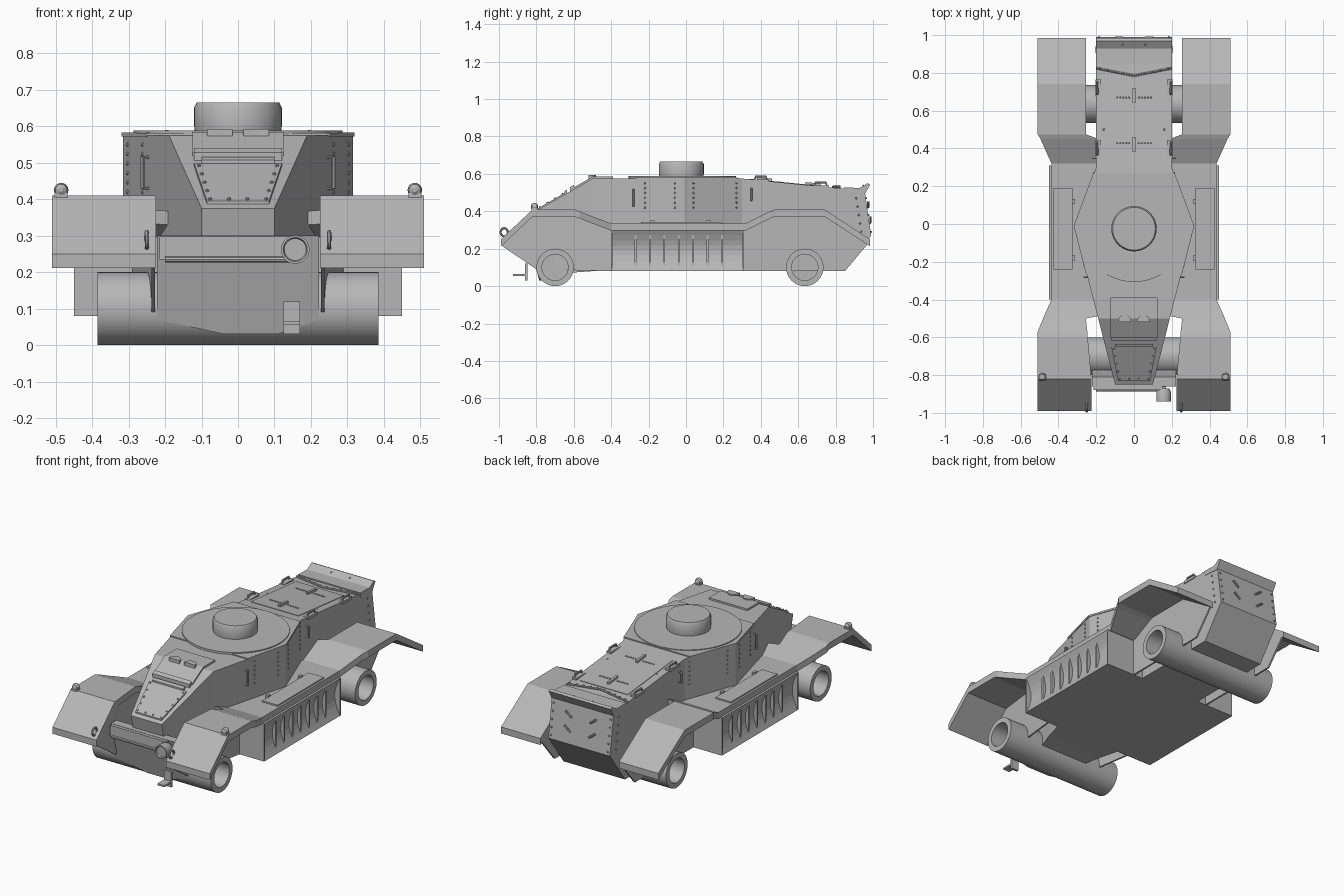
import bpy, bmesh, math
from mathutils import Vector

cube = bpy.data.objects.get("Cube")
if cube:
    bpy.data.objects.remove(cube, do_unlink=True)

grey = bpy.data.materials.new("armour grey")
grey.use_nodes = True
COLOUR = (0.47, 0.47, 0.47, 1)
grey.diffuse_color = COLOUR
grey.node_tree.nodes["Principled BSDF"].inputs["Base Color"].default_value = COLOUR


def finish(name, bm, smooth=False):
    bmesh.ops.recalc_face_normals(bm, faces=bm.faces)
    mesh = bpy.data.meshes.new(name)
    bm.to_mesh(mesh)
    bm.free()
    mesh.materials.append(grey)
    obj = bpy.data.objects.new(name, mesh)
    bpy.context.collection.objects.link(obj)
    if smooth:
        bpy.ops.object.select_all(action='DESELECT')
        obj.select_set(True)
        bpy.context.view_layer.objects.active = obj
        bpy.ops.object.shade_smooth_by_angle(angle=math.radians(35))
    return obj


def loft(name, sections, smooth=False):
    """Skin equal-sized loops of points and cap both ends."""
    bm = bmesh.new()
    rings = [[bm.verts.new(p) for p in sec] for sec in sections]
    for a, b in zip(rings, rings[1:]):
        for i in range(len(a)):
            j = (i + 1) % len(a)
            bm.faces.new((a[i], a[j], b[j], b[i]))
    bm.faces.new(rings[0])
    bm.faces.new(rings[-1])
    return finish(name, bm, smooth)


def prism(name, outline, place, lo, hi):
    """Extrude a 2D outline; place(u, v, depth) gives the 3D point."""
    return loft(name, [[place(u, v, d) for u, v in outline] for d in (lo, hi)])


def box(name, lo, hi):
    outline = [(lo[0], lo[1]), (hi[0], lo[1]), (hi[0], hi[1]), (lo[0], hi[1])]
    return prism(name, outline, lambda u, v, d: (u, v, d), lo[2], hi[2])


def lathe(name, profile, centre, axis, n=32):
    """Turn (radius, height) points around an axis through centre."""
    turn = Vector((0, 0, 1)).rotation_difference(Vector(axis))
    angles = [2 * math.pi * i / n for i in range(n)]
    return loft(name, [[Vector(centre) + turn @ Vector((r * math.cos(a), r * math.sin(a), h))
                        for a in angles] for r, h in profile], True)


def tube(name, points, r, n=8):
    """Round bar along a short path."""
    pts = [Vector(p) for p in points]
    secs = []
    for i, p in enumerate(pts):
        t = (pts[min(i + 1, len(pts) - 1)] - pts[max(i - 1, 0)]).normalized()
        side = t.orthogonal().normalized() if i == 0 else (side - side.dot(t) * t).normalized()
        up = t.cross(side)
        secs.append([p + r * (side * math.cos(k * math.tau / n) + up * math.sin(k * math.tau / n))
                     for k in range(n)])
    return loft(name, secs, True)


def lerp_table(table, y):
    for (a, p), (b, q) in zip(table, table[1:]):
        if y <= b:
            return p + (q - p) * (y - a) / (b - a)
    return table[-1][1]


def half_width(y):
    return lerp_table([(-0.85, 0.10), (-0.01, 0.315), (0.3, 0.2), (1, 0.2)], y)


def roof(y):
    return lerp_table([(-0.85, 0.375), (-0.5, 0.575), (0.27, 0.578), (0.85, 0.52), (1, 0.51)], y)


def slab(name, outline, t):
    """Plate lying on the hull roof."""
    return prism(name, outline, lambda x, y, d: (x, y, roof(y) + d), -0.005, t)


# Armoured hull: straight walls with a pointed plan
stations = [(-0.85, -0.78, 0.06)] + [(y, y, 0.08) for y in (-0.5, -0.01, 0.27, 0.3, 0.85)]
stations.append((0.955, 0.99, 0.27))
loft("hull", [[(-half_width(t), b, z), (half_width(t), b, z),
               (half_width(t), t, roof(t)), (-half_width(t), t, roof(t))] for t, b, z in stations])

# Roof plate, turret ring and cupola
right_edge = [(half_width(y) + 0.004, y) for y in (-0.27, -0.01, 0.27)]
slab("roof_plate", right_edge + [(-x, y) for x, y in reversed(right_edge)], 0.006)
lathe("turret_ring", [(0.287, 0.57), (0.287, 0.588)], (0, -0.02, 0), (0, 0, 1), 48)
lathe("cupola", [(0.118, 0.58), (0.12, 0.6), (0.12, 0.652), (0.113, 0.665), (0.109, 0.665)],
      (0, -0.025, 0), (0, 0, 1), 48)

# Front slope plates and vision hoods
slab("driver_plate", [(-0.085, -0.83), (0.085, -0.83), (0.12, -0.65), (-0.12, -0.65)], 0.008)
slab("visor_lower_bar", [(-0.1, -0.65), (0.1, -0.65), (0.1, -0.635), (-0.1, -0.635)], 0.018)
slab("visor_upper_bar", [(-0.12, -0.62), (0.12, -0.62), (0.12, -0.6), (-0.12, -0.6)], 0.022)
slab("hatch_slope", [(-0.125, -0.6), (0.125, -0.6), (0.125, -0.5), (-0.125, -0.5)], 0.01)
slab("hatch_top", [(-0.125, -0.5), (0.125, -0.5), (0.125, -0.39), (-0.125, -0.39)], 0.01)
for s in (-1, 1):
    arc = [(s * 0.05 + 0.035 * math.cos(a * math.pi / 8), -0.52 + 0.04 * math.sin(a * math.pi / 8))
           for a in range(9)]
    prism("vision_hood", arc, lambda u, v, d: (u, v, d), 0.555, 0.593)
    box("vision_sill", (s * 0.05 - 0.036, -0.535, 0.55), (s * 0.05 + 0.036, -0.515, 0.565))

# Nose plate, beam, lamp and step
nose = [(-0.222, 0.3), (-0.222, 0.07), (-0.04, 0.03), (0.11, 0.03), (0.222, 0.07), (0.222, 0.3)]
prism("nose_plate", nose, lambda u, v, d: (u, -0.86 + d + (0.3 - v) * 0.28, v), 0, 0.05)
box("nose_beam", (-0.215, -0.878, 0.235), (0.15, -0.84, 0.298))
tube("nose_bar", [(-0.2, -0.878, 0.235), (0.15, -0.878, 0.235)], 0.008)
lathe("head_lamp", [(0.03, 0), (0.039, 0.02), (0.039, 0.07), (0.033, 0.07), (0.03, 0.062)],
      (0.157, -0.87, 0.262), (0, -1, 0))
box("step_bracket", (0.125, -0.862, 0.03), (0.17, -0.848, 0.12))
box("step", (0.125, -0.925, 0.055), (0.17, -0.85, 0.065))

# Axle tubes with recessed ends
for y in (-0.70, 0.635):
    lathe("axle_tube", [(0.07, -0.25), (0.07, -0.385), (0.1, -0.385),
                        (0.1, 0.385), (0.07, 0.385), (0.07, 0.25)], (0, y, 0.1), (1, 0, 0), 40)

# Fender path: y, top height, inner edge, outer edge
fender = [(-0.99, 0.25, 0.225, 0.51), (-0.82, 0.41, 0.225, 0.51), (-0.6, 0.41, 0.245, 0.51),
          (-0.57, 0.4, 0.247, 0.51), (-0.5, 0.372, 0.255, 0.481), (-0.48, 0.365, 0.15, 0.473),
          (-0.4, 0.335, 0.15, 0.437), (0.32, 0.335, 0.15, 0.437), (0.45, 0.4, 0.19, 0.495),
          (0.475, 0.41, 0.255, 0.51), (0.74, 0.41, 0.255, 0.51), (0.985, 0.25, 0.255, 0.51)]
front_wall = [(-0.985, 0.215), (-0.82, 0.39), (-0.6, 0.39), (-0.4, 0.31), (-0.4, 0.08), (-0.8, 0.09)]
rear_wall = [(0.31, 0.08), (0.85, 0.08), (0.98, 0.235), (0.74, 0.39), (0.475, 0.39), (0.31, 0.31)]
arc = [(0.45 - 0.035 * math.sin(math.pi * i / 8), 0.08 + 0.22 * i / 8) for i in range(9)]

for s in (-1, 1):
    loft("fender", [[(s * a, y, z), (s * b, y, z), (s * b, y, z - 0.038), (s * a, y, z - 0.038)]
                    for y, z, a, b in fender])
    prism("front_wheel_wall", front_wall,
          lambda y, z, d: (s * (0.227 + d + max(0, y + 0.8) * 0.13), y, z), 0, 0.01)
    prism("rear_wheel_wall", rear_wall, lambda y, z, d: (s * (0.255 + d), y, z), 0, 0.01)

    # Side locker with a hollow face and upright ribs
    def across(u, v, d):
        return (s * u, d, v)
    prism("side_locker", [(0.1, 0.3), (0.1, 0.08)] + arc, across, -0.4, 0.31)
    for i in range(7):
        y = -0.27 + 0.077 * i
        prism("locker_rib", arc[1:-1], across, y - 0.005, y + 0.005)
    for y in (-0.4, 0.302):
        prism("locker_end", arc, across, y, y + 0.008)
    box("locker_lid", (s * 0.375 - 0.05, -0.24, 0.33), (s * 0.375 + 0.05, 0.19, 0.343))
    for y in (-0.18, 0.12):
        box("lid_catch", (s * 0.32 - 0.008, y - 0.012, 0.335), (s * 0.32 + 0.008, y + 0.012, 0.352))

    # Marker lamps and towing rings
    lathe("marker_lamp", [(0.006, -0.02), (0.016, -0.013), (0.02, 0), (0.016, 0.013), (0.006, 0.02)],
          (s * 0.485, -0.81, 0.425), (0, -1, 0), 16)
    box("marker_base", (s * 0.485 - 0.018, -0.825, 0.4), (s * 0.485 + 0.018, -0.795, 0.418))
    ring = [(s * 0.25, -0.972 + 0.02 * math.cos(a * math.tau / 12),
             0.288 + 0.022 * math.sin(a * math.tau / 12)) for a in range(13)]
    tube("tow_ring", ring, 0.006)

    # Grab handles on the walls and roof
    for y, low, high in ((-0.28, 0.43, 0.515), (0.35, 0.46, 0.52)):
        w = half_width(y)
        tube("wall_handle", [(s * (w + d), y, z) for d, z in
                             ((-0.005, low), (0.016, low), (0.016, high), (-0.005, high))], 0.006)
    for y in (0.4, 0.72):
        z = roof(y)
        tube("roof_handle", [(s * 0.195, y + a, z + h) for a, h in
                             ((-0.035, -0.005), (-0.028, 0.02), (0.028, 0.02), (0.035, -0.005))], 0.006)
        box("handle_foot", (s * 0.19 - 0.015, y - 0.045, z - 0.01), (s * 0.19 + 0.015, y + 0.045, z + 0.006))
    for z in (0.34, 0.42):
        y = 0.99 - (z - 0.27) * 0.146
        tube("rear_handle", [(s * 0.06, y + 0.006, z), (s * 0.1, y + 0.006, z + 0.03)], 0.006)

# Engine deck seams, hinges and rear lip
slab("engine_cover", [(-0.155, 0.34), (0.155, 0.34), (0.155, 0.76), (-0.155, 0.76)], 0.003)
for y in (0.42, 0.68):
    slab("deck_hinge", [(-0.007, y - 0.04), (0.007, y - 0.04), (0.007, y + 0.04), (-0.007, y + 0.04)], 0.015)
tube("deck_chevron", [(x, y, roof(y) + 0.003) for x, y in ((-0.198, 0.825), (0, 0.785), (0.198, 0.825))], 0.006)
lip = [(0.845, 0.5), (0.845, 0.527), (0.93, 0.525), (0.97, 0.55), (0.985, 0.543), (0.955, 0.49)]
prism("rear_lip", lip, lambda y, z, d: (d, y, z), -0.202, 0.202)

# Rivets
spots = []
for s in (-1, 1):
    for y in (-0.06, 0.04, -0.22, 0.27):
        spots += [(s * half_width(y), y, 0.42 + 0.026 * i) for i in range(6)]
    for i in range(5):
        y = -0.82 + 0.04 * i
        spots.append((s * (0.077 + 0.0075 * i), y, roof(y) + 0.008))
        z = 0.29 + 0.045 * i
        spots.append((s * 0.185, 0.992 - (z - 0.27) * 0.146, z))
        spots.append((s * 0.2, 0.94 - (z - 0.27) * 0.15, z))
        spots += [(s * (0.025 + 0.016 * i), y, roof(y) + 0.003) for y in (0.43, 0.67)]
        spots.append((s * (0.02 + 0.04 * i), 0.79 + 0.008 * i, roof(0.79) + 0.008))
    spots += [(s * 0.025, -0.82, roof(-0.82) + 0.008), (s * 0.16, 0.5, roof(0.5)), (s * 0.06, 0.95, 0.537)]
bm = bmesh.new()
for p in spots:
    made = bmesh.ops.create_icosphere(bm, subdivisions=1, radius=0.006)
    bmesh.ops.translate(bm, verts=made["verts"], vec=p)
finish("rivets", bm)
